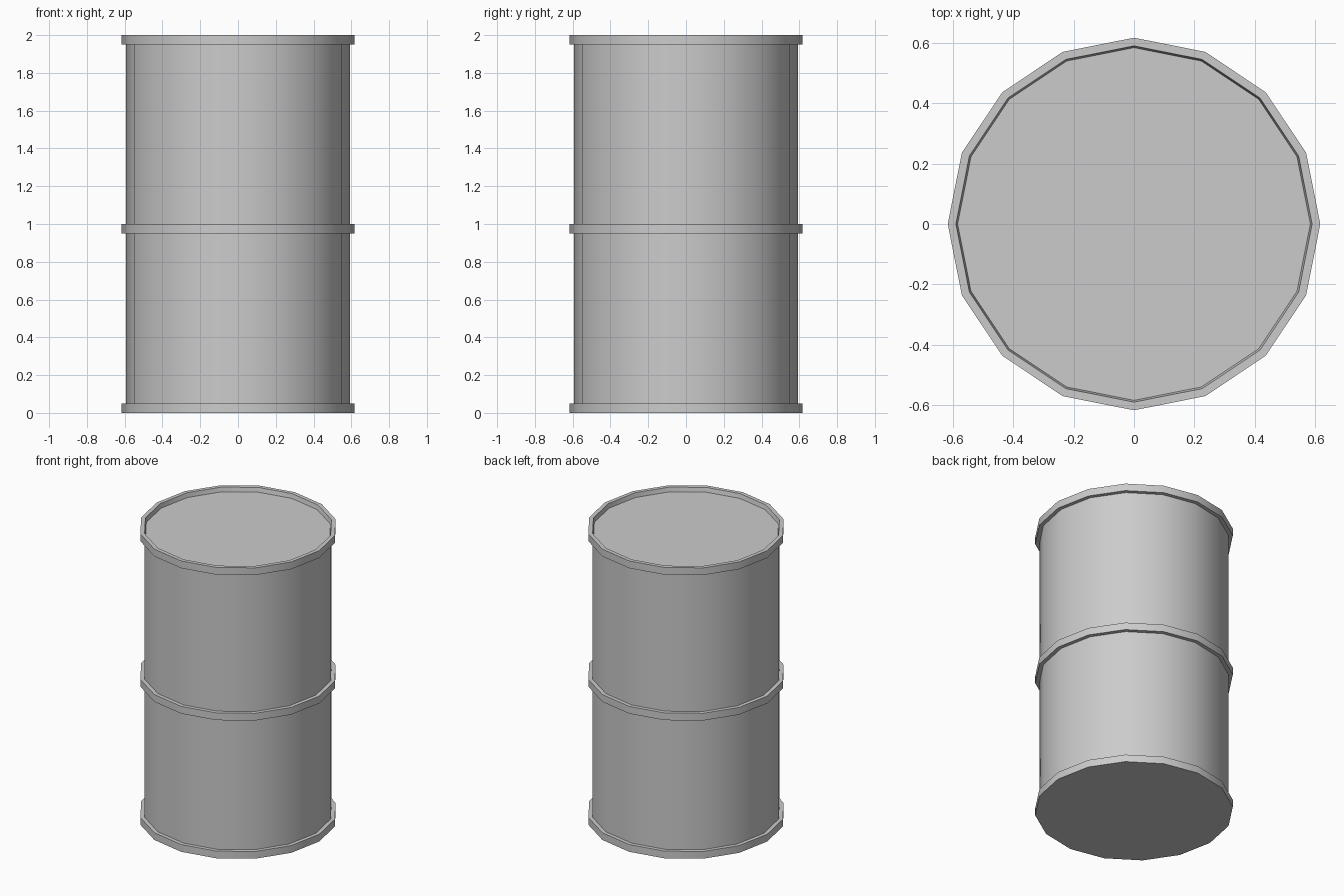
import bpy, bmesh, math

if "Cube" in bpy.data.objects:
    bpy.data.objects.remove(bpy.data.objects["Cube"])

SIDES = 16
R_BAND, R_BODY, BAND_H = 0.618, 0.592, 0.05

# Outline from the base centre, up past three bands, into the recessed lid
profile = [(R_BAND, 0.0)]
for z in (0.0, 0.95, 1.95):
    if z > 0:
        profile += [(R_BODY, z), (R_BAND, z)]
    profile.append((R_BAND, z + BAND_H))
    if z < 1.9:
        profile.append((R_BODY, z + BAND_H))
profile += [(0.591, 2.0), (0.585, 1.97)]

# Revolve the outline and close both ends
bm = bmesh.new()
rings = [[bm.verts.new((r * math.cos(i * math.tau / SIDES),
                        r * math.sin(i * math.tau / SIDES), z))
          for i in range(SIDES)] for r, z in profile]
for lower, upper in zip(rings, rings[1:]):
    for i in range(SIDES):
        j = (i + 1) % SIDES
        bm.faces.new((lower[i], lower[j], upper[j], upper[i]))
bm.faces.new(rings[0][::-1])
bm.faces.new(rings[-1])
bmesh.ops.recalc_face_normals(bm, faces=bm.faces)

mesh = bpy.data.meshes.new("barrel")
bm.to_mesh(mesh)
bm.free()
barrel = bpy.data.objects.new("barrel", mesh)
bpy.context.collection.objects.link(barrel)

# Smooth around the wall, sharp at the bands and lid
bpy.context.view_layer.objects.active = barrel
barrel.select_set(True)
bpy.ops.object.shade_smooth_by_angle(angle=math.radians(30))
